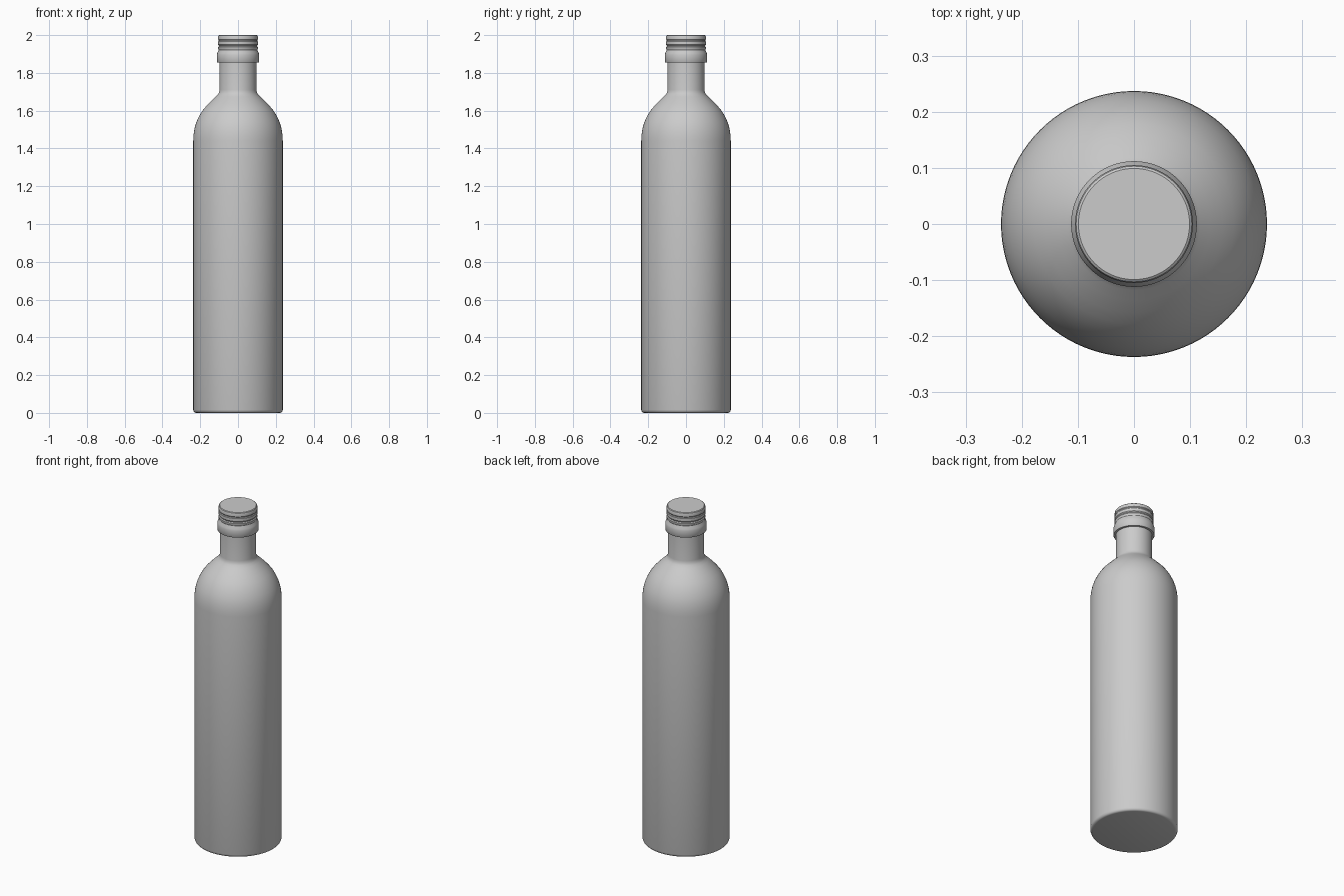
import bpy, bmesh, math

if "Cube" in bpy.data.objects:
    bpy.data.objects.remove(bpy.data.objects["Cube"])

SEG = 96
grey = bpy.data.materials.new("plain grey")
grey.diffuse_color = (0.6, 0.6, 0.6, 1)
grey.use_nodes = True
grey.node_tree.nodes["Principled BSDF"].inputs["Base Color"].default_value = grey.diffuse_color


def lathe(name, profile, angle=35):
    """Spin an (r, z) profile about z, starting and ending on flat caps."""
    bm = bmesh.new()
    rings = []
    for r, z in profile:
        rings.append([bm.verts.new((r * math.cos(2 * math.pi * i / SEG),
                                    r * math.sin(2 * math.pi * i / SEG), z))
                      for i in range(SEG)])
    for a, b in zip(rings, rings[1:]):
        for i in range(SEG):
            j = (i + 1) % SEG
            bm.faces.new((a[i], a[j], b[j], b[i]))
    bm.faces.new(rings[0][::-1])
    bm.faces.new(rings[-1])
    me = bpy.data.meshes.new(name)
    bm.to_mesh(me)
    bm.free()
    ob = bpy.data.objects.new(name, me)
    bpy.context.collection.objects.link(ob)
    me.materials.append(grey)
    bpy.ops.object.select_all(action='DESELECT')
    ob.select_set(True)
    bpy.context.view_layer.objects.active = ob
    bpy.ops.object.shade_smooth_by_angle(angle=math.radians(angle))
    return ob


# Glass body with rounded foot, curved shoulder and straight neck
lathe("bottle_body", [
    (0.222, 0.0), (0.229, 0.002), (0.234, 0.007), (0.237, 0.016),
    (0.237, 1.44), (0.236, 1.465), (0.233, 1.49), (0.228, 1.515),
    (0.220, 1.54), (0.209, 1.565), (0.195, 1.59), (0.178, 1.613),
    (0.158, 1.635), (0.136, 1.657), (0.118, 1.674), (0.106, 1.686),
    (0.100, 1.697), (0.098, 1.71), (0.098, 1.87)])

# Collar ring under the cap
lathe("collar_ring", [
    (0.096, 1.855), (0.110, 1.855), (0.112, 1.858), (0.112, 1.895),
    (0.110, 1.904), (0.105, 1.915), (0.103, 1.922), (0.095, 1.922)])

# Screw cap with two shallow grooves
lathe("screw_cap", [
    (0.100, 1.91), (0.103, 1.924), (0.105, 1.928), (0.105, 1.936),
    (0.101, 1.941), (0.101, 1.944), (0.105, 1.949), (0.105, 1.966),
    (0.102, 1.970), (0.102, 1.973), (0.105, 1.977), (0.105, 1.990),
    (0.103, 1.997), (0.099, 2.0)])
